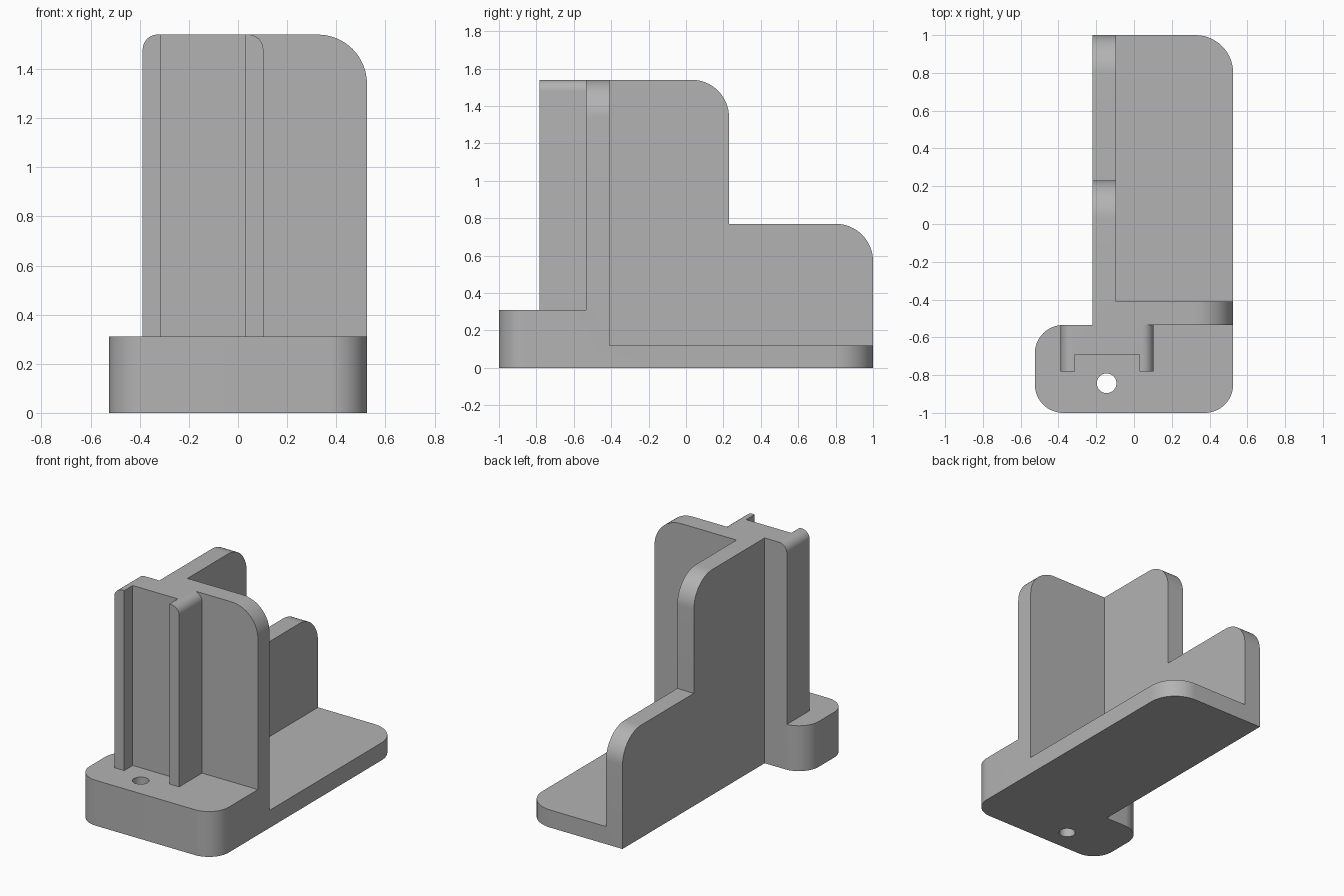
import bpy, bmesh, math
from mathutils import Vector

cube = bpy.data.objects.get("Cube")
if cube:
    bpy.data.objects.remove(cube, do_unlink=True)

grey = bpy.data.materials.new("plain_grey")
grey.use_nodes = True
colour = (0.45, 0.45, 0.45, 1)
grey.diffuse_color = colour
grey.node_tree.nodes["Principled BSDF"].inputs["Base Color"].default_value = colour


def rounded(corners, steps=16):
    """Outline from (a, b, radius) right-angled corners."""
    pts = []
    for i, (a, b, r) in enumerate(corners):
        p = Vector((a, b))
        if not r:
            pts.append(p)
            continue
        u = (Vector(corners[i - 1][:2]) - p).normalized()
        v = (Vector(corners[(i + 1) % len(corners)][:2]) - p).normalized()
        centre = p + (u + v) * r
        for k in range(steps + 1):
            t = k / steps * math.pi / 2
            pts.append(centre - v * r * math.cos(t) - u * r * math.sin(t))
    return pts


def extrude(name, outline, axis, low, high):
    """Prism of an outline, extruded along one axis."""
    def place(p, d):
        return {"x": (d, p.x, p.y), "y": (p.x, d, p.y), "z": (p.x, p.y, d)}[axis]
    bm = bmesh.new()
    face = bm.faces.new([bm.verts.new(place(p, low)) for p in outline])
    new = bmesh.ops.extrude_face_region(bm, geom=[face])["geom"]
    shift = Vector(place(Vector((0, 0)), high - low))
    bmesh.ops.translate(bm, vec=shift, verts=[e for e in new if isinstance(e, bmesh.types.BMVert)])
    bmesh.ops.recalc_face_normals(bm, faces=bm.faces)
    mesh = bpy.data.meshes.new(name)
    bm.to_mesh(mesh)
    bm.free()
    mesh.materials.append(grey)
    ob = bpy.data.objects.new(name, mesh)
    bpy.context.collection.objects.link(ob)
    return ob


def combine(target, other, operation):
    mod = target.modifiers.new(operation, "BOOLEAN")
    mod.object, mod.operation, mod.solver = other, operation, "EXACT"
    bpy.context.view_layer.objects.active = target
    bpy.ops.object.modifier_apply(modifier=mod.name)
    bpy.data.objects.remove(other, do_unlink=True)


# main levels shared by the parts
LEFT, RIGHT, TOP = -0.22, 0.525, 1.54
PLATE_FRONT, PLATE_BACK = -0.535, -0.41

# thick front foot with rounded corners
bracket = extrude("bracket", rounded([
    (-RIGHT, -1, 0.15), (RIGHT, -1, 0.15), (RIGHT, PLATE_BACK, 0), (LEFT, PLATE_BACK, 0),
    (LEFT, PLATE_FRONT, 0), (-RIGHT, PLATE_FRONT, 0.15)]), "z", 0, 0.31)

# thin floor flange
floor = extrude("floor_flange", rounded([
    (LEFT, -0.6, 0), (RIGHT, -0.6, 0), (RIGHT, 1, 0.2), (LEFT, 1, 0)]), "z", 0, 0.12)

# cross plate with one rounded top corner
plate = extrude("cross_plate", rounded([
    (LEFT, 0, 0), (RIGHT, 0, 0), (RIGHT, TOP, 0.2), (LEFT, TOP, 0)]), "y", PLATE_FRONT, PLATE_BACK)

# stepped side wall
wall = extrude("stepped_wall", rounded([
    (PLATE_FRONT, 0, 0), (1, 0, 0), (1, 0.77, 0.2), (0.23, 0.77, 0),
    (0.23, TOP, 0.2), (PLATE_FRONT, TOP, 0)]), "x", LEFT, -0.095)

# front channel column, hollowed between its two ribs
column = extrude("channel_column", rounded([
    (-0.388, 0.2, 0), (0.103, 0.2, 0), (0.103, TOP, 0.06), (-0.388, TOP, 0.06)]),
    "y", -0.782, PLATE_FRONT)
recess = extrude("recess_cutter", rounded([
    (-0.313, 0, 0), (0.028, 0, 0), (0.028, 2, 0), (-0.313, 2, 0)]), "y", -0.9, -0.69)
combine(column, recess, "DIFFERENCE")

for part in (floor, plate, wall, column):
    combine(bracket, part, "UNION")

# screw hole through the foot
r = 0.052
hole = extrude("hole_cutter", rounded([
    (-0.145 + sx * r, -0.843 + sy * r, r * 0.9999)
    for sx, sy in ((-1, -1), (1, -1), (1, 1), (-1, 1))], 12), "z", -0.2, 0.6)
combine(bracket, hole, "DIFFERENCE")

# tidy flat faces and shade
bm = bmesh.new()
bm.from_mesh(bracket.data)
bmesh.ops.remove_doubles(bm, verts=bm.verts, dist=0.0001)
bmesh.ops.dissolve_limit(bm, angle_limit=0.005, verts=bm.verts, edges=bm.edges)
bm.to_mesh(bracket.data)
bm.free()
bpy.ops.object.select_all(action="DESELECT")
bracket.select_set(True)
bpy.context.view_layer.objects.active = bracket
bpy.ops.object.shade_smooth_by_angle(angle=math.radians(30))
